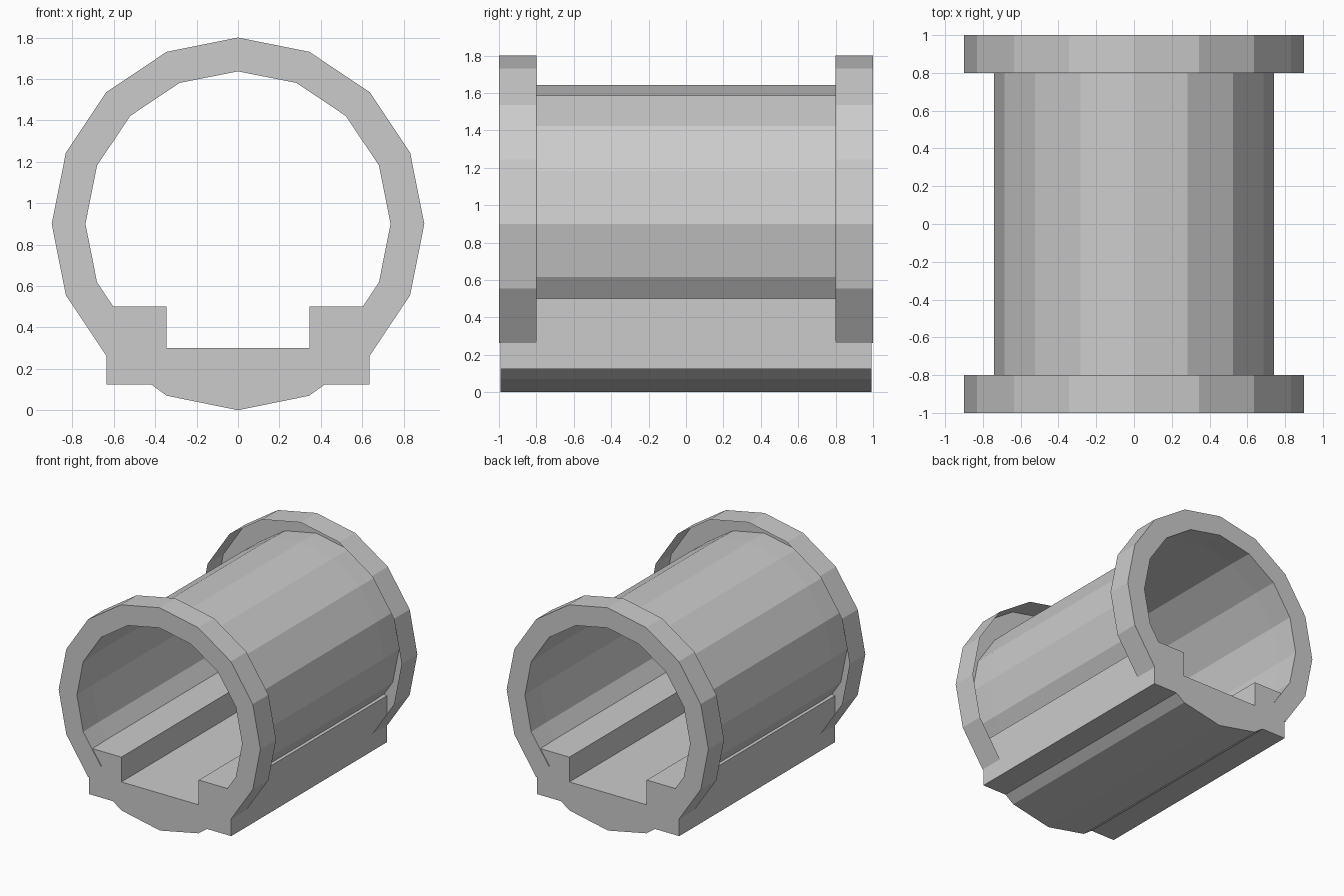
import bpy
from math import sin, cos, pi

if "Cube" in bpy.data.objects:
    bpy.data.objects.remove(bpy.data.objects["Cube"])

SIDES = 16
CZ = 0.9  # height of the tube axis


def make_object(name, verts, faces):
    mesh = bpy.data.meshes.new(name)
    mesh.from_pydata(verts, [], faces)
    mesh.update()
    obj = bpy.data.objects.new(name, mesh)
    bpy.context.collection.objects.link(obj)
    return obj


def arc_sweep(name, profile):
    """Sweep an open (radius, y) profile through 270 degrees, open at the bottom."""
    steps = SIDES * 3 // 4
    n = len(profile)
    verts, faces = [], []
    for i in range(steps + 1):
        a = -pi / 4 + i * 2 * pi / SIDES
        verts += [(r * cos(a), y, CZ + r * sin(a)) for r, y in profile]
    for i in range(steps):
        for j in range(n - 1):
            a, b = i * n + j, (i + 1) * n + j
            faces.append((a, b, b + 1, a + 1))
    return make_object(name, verts, faces)


def extrude_profile(name, profile, half_length):
    """Closed (x, z) profile extruded along y."""
    n = len(profile)
    verts = [(x, y, z) for y in (-half_length, half_length) for x, z in profile]
    faces = [tuple(range(n)), tuple(range(2 * n - 1, n - 1, -1))]
    for i in range(n):
        j = (i + 1) % n
        faces.append((i, i + n, j + n, j))
    return make_object(name, verts, faces)


# thin tube wall with a hollow flange (end face and outer rim) at both ends
half = [(0.9, -0.8), (0.9, -1.0), (0.737, -1.0), (0.742, -0.8)]
arc_sweep("tube_and_flanges", half + [(r, -y) for r, y in reversed(half)])

# floor block with a shallow channel on top and a faceted keel below
right = [(0.344, 0.07), (0.42, 0.125), (0.635, 0.125),
         (0.635, 0.5), (0.345, 0.5), (0.345, 0.3)]
extrude_profile("floor", [(0, 0)] + right + [(-x, z) for x, z in reversed(right)], 0.993)
